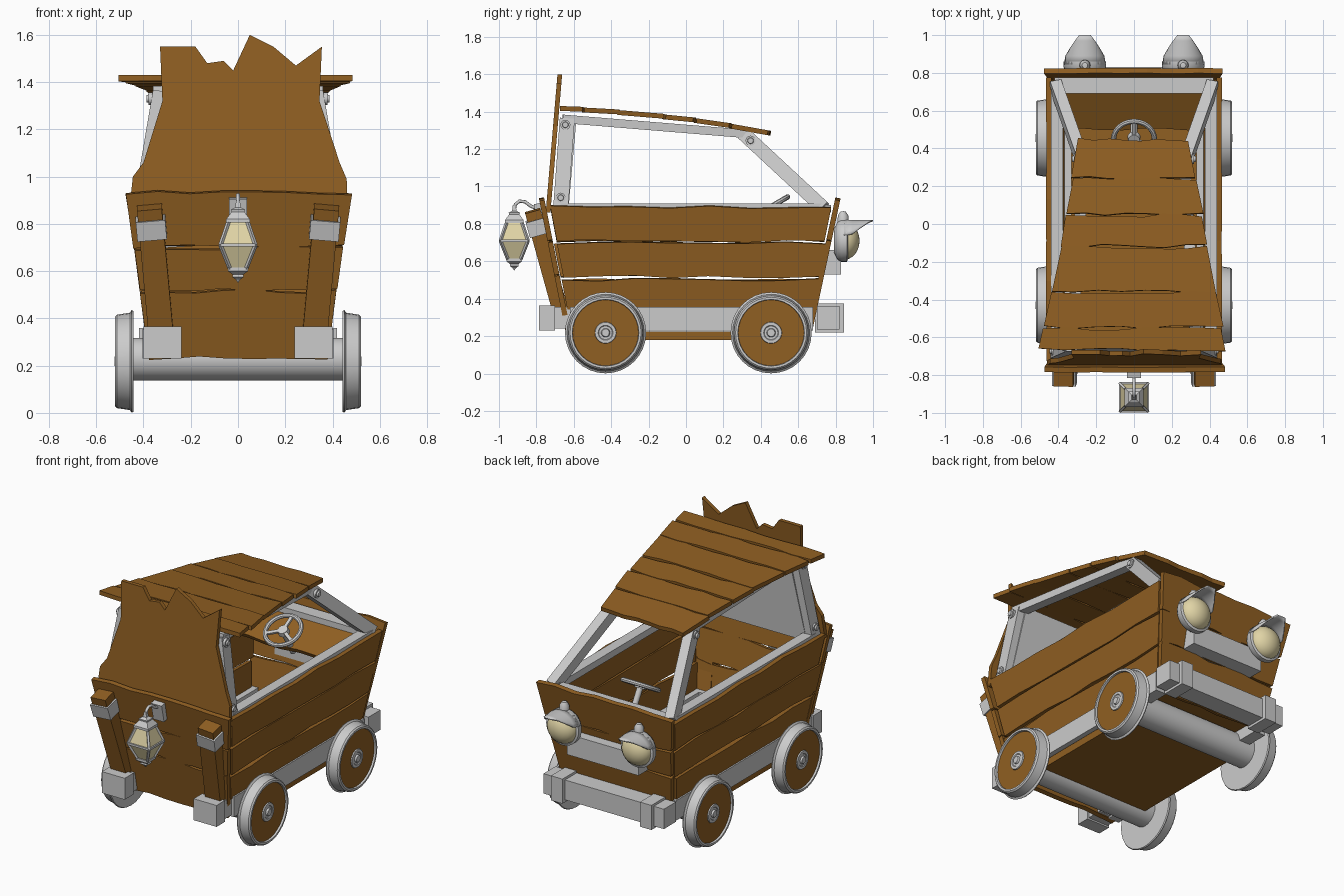
import bpy, bmesh, math, random
from mathutils import Vector as V, Matrix

if "Cube" in bpy.data.objects:
    bpy.data.objects.remove(bpy.data.objects["Cube"])
random.seed(4)

def material(name, rgb):
    m = bpy.data.materials.new(name)
    m.diffuse_color = (*rgb, 1)
    m.use_nodes = True
    m.node_tree.nodes["Principled BSDF"].inputs["Base Color"].default_value = m.diffuse_color
    return m
WOOD = material("wood", (0.28, 0.115, 0.016))
GLASS = material("warm_glass", (0.75, 0.66, 0.38))

def make(name, verts, faces, mat=None, smooth=False):
    me = bpy.data.meshes.new(name)
    me.from_pydata([tuple(v) for v in verts], [], faces)
    bm = bmesh.new()
    bm.from_mesh(me)
    bmesh.ops.remove_doubles(bm, verts=bm.verts, dist=1e-5)
    bmesh.ops.recalc_face_normals(bm, faces=bm.faces)
    bm.to_mesh(me)
    bm.free()
    ob = bpy.data.objects.new(name, me)
    bpy.context.collection.objects.link(ob)
    if mat:
        me.materials.append(mat)
    if smooth:
        bpy.ops.object.select_all(action='DESELECT')
        ob.select_set(True)
        bpy.context.view_layer.objects.active = ob
        bpy.ops.object.shade_smooth_by_angle(angle=math.radians(35))
    return ob

BOX_FACES = [(0, 1, 3, 2), (4, 6, 7, 5), (0, 4, 5, 1), (2, 3, 7, 6), (0, 2, 6, 4), (1, 5, 7, 3)]

def box(name, lo, hi, mat=None):
    return make(name, [(x, y, z) for x in (lo[0], hi[0]) for y in (lo[1], hi[1]) for z in (lo[2], hi[2])], BOX_FACES, mat)

def beam(name, a, b, w, h, ref=(1, 0, 0), mat=None):
    # box from a to b, h thick along ref and w wide across it
    a, b = V(a), V(b)
    d = (b - a).normalized()
    s = d.cross(V(ref)).normalized()
    t = s.cross(d)
    return make(name, [p + s * i * w / 2 + t * j * h / 2 for p in (a, b) for i in (-1, 1) for j in (-1, 1)], BOX_FACES, mat)

def lathe(name, prof, centre, axis, segs=32, mat=None, phase=0.0):
    # prof: (distance along axis, radius)
    q = V(axis).to_track_quat('Z', 'Y')
    verts, faces, n = [], [], len(prof)
    for i in range(segs):
        t = phase + 2 * math.pi * i / segs
        verts += [V(centre) + q @ V((r * math.cos(t), r * math.sin(t), a)) for a, r in prof]
        k = (i + 1) % segs
        faces += [(i * n + j, k * n + j, k * n + j + 1, i * n + j + 1) for j in range(n - 1)]
    return make(name, verts, faces, mat, segs > 8)

def plank(name, bl, br, tl, tr, thick=0.028, jit=0.009, n=7):
    # board with wavy long edges, corners given on its outer face
    bl, br, tl, tr = map(V, (bl, br, tl, tr))
    nrm = (br - bl).cross(tl - bl).normalized()
    up = (tl - bl).normalized()
    verts, faces = [], []
    for i in range(n + 1):
        u = i / n
        if i in (0, n):
            u += random.uniform(-0.008, 0.008)
        lo = bl.lerp(br, u) + up * random.uniform(-jit, jit)
        hi = tl.lerp(tr, u) + up * random.uniform(-jit, jit)
        verts += [lo, hi, hi - nrm * thick, lo - nrm * thick]
        if i:
            b, a = i * 4, i * 4 - 4
            faces += [(a + k, b + k, b + (k + 1) % 4, a + (k + 1) % 4) for k in range(4)]
    faces += [(0, 1, 2, 3), (4 * n + 3, 4 * n + 2, 4 * n + 1, 4 * n)]
    return make(name, verts, faces, WOOD)

def plank_wall(name, bl, br, tl, tr, rows):
    bl, br, tl, tr = map(V, (bl, br, tl, tr))
    for lo, hi in rows:
        plank(name, bl.lerp(tl, lo), br.lerp(tr, lo), bl.lerp(tl, hi), br.lerp(tr, hi))

# plank body
side_rows = [(0, 0.28), (0.31, 0.64), (0.665, 1)]
end_rows = [(0, 0.405), (0.415, 0.665), (0.675, 1)]
plank_wall("right_wall_plank", (.395, -.63, .35), (.395, .67, .35), (.465, -.735, .89), (.465, .775, .89), side_rows)
plank_wall("left_wall_plank", (-.395, .67, .35), (-.395, -.63, .35), (-.465, .775, .89), (-.465, -.735, .89), side_rows)
plank_wall("front_wall_plank", (-.38, -.645, .23), (.38, -.645, .23), (-.475, -.785, .93), (.475, -.785, .93), end_rows)
plank_wall("rear_wall_plank", (.38, .68, .25), (-.38, .68, .25), (.475, .825, .93), (-.475, .825, .93), end_rows)

# tall jagged front board
outline = [(-.46, .86), (-.445, 1), (-.4, 1.06), (-.32, 1.32), (-.33, 1.55), (-.18, 1.55), (-.13, 1.48), (-.06, 1.49),
           (-.02, 1.45), (.05, 1.6), (.15, 1.55), (.245, 1.47), (.355, 1.55), (.345, 1.32), (.43, 1.06), (.46, .99), (.465, .86)]
n = len(outline)
make("front_tall_board", [(x, -.75 + (z - .86) * .085 + d, z) for d in (0, .025) for x, z in outline],
     [tuple(range(n)), tuple(range(n, 2 * n))] + [(i, (i + 1) % n, n + (i + 1) % n, n + i) for i in range(n)], WOOD)
inner = [(-.4, -.69, .86), (.4, -.69, .86), (.31, -.645, 1.37), (-.31, -.645, 1.37)]
make("front_inner_panel", inner + [(x, y + .06, z) for x, y, z in inner],
     [(0, 1, 2, 3), (4, 7, 6, 5), (0, 4, 5, 1), (1, 5, 6, 2), (2, 6, 7, 3), (3, 7, 4, 0)])

# roof planks: (y, top z, half width)
roof = [(-.67, 1.43, .5), (-.55, 1.422, .475), (-.36, 1.408, .435), (-.12, 1.385, .385), (.05, 1.365, .36), (.24, 1.335, .325), (.45, 1.295, .29)]
for (y0, z0, w0), (y1, z1, w1) in zip(roof, roof[1:]):
    e = random.uniform(-.012, .012)
    plank("roof_plank", (-w0 + e, y0 + .004, z0), (w0 + e, y0 + .004, z0), (-w1 + e, y1 - .004, z1 + .004), (w1 + e, y1 - .004, z1 + .004), .026, .01)

# chassis
box("floor", (-.38, -.42, .18), (.38, .45, .225), WOOD)
box("inner_floor", (-.37, -.62, .3), (.37, .66, .33), WOOD)
box("rear_lamp_bracket", (-.25, .72, .53), (.25, .83, .66))
box("rear_bumper", (-.42, .7, .235), (.42, .82, .36))
box("rear_sill", (-.42, .69, .86), (.42, .775, .9))
plank("dashboard", (-.4, .5, .76), (.4, .5, .76), (-.42, .72, .88), (.42, .72, .88))

# greyish frame, posts and blocks on both sides
for s in (1, -1):
    box("chassis_rail", (s * .33, -.62, .23), (s * .405, .68, .355))
    box("window_sill", (s * .375, -.67, .865), (s * .44, .73, .908))
    beam("front_pillar", (s * .415, -.672, .86), (s * .33, -.635, 1.36), .08, .06)
    beam("roof_rail", (s * .33, -.66, 1.362), (s * .265, .34, 1.28), .045, .06)
    beam("windscreen_pillar", (s * .265, .31, 1.28), (s * .415, .735, .885), .075, .06)
    for x, y, z in ((.43, -.67, .94), (.37, -.645, 1.33), (.31, .345, 1.245)):
        lathe("frame_bolt", [(-.02, 0), (-.02, .027), (.008, .027), (.008, .017), (.018, .015), (.018, 0)], (s * x, y, z), (s, 0, 0), 12)
    # front posts
    foot, top = V((s * .325, -.67, .33)), V((s * .375, -.82, .87))
    beam("front_post", foot, top, .085, .105, mat=WOOD)
    beam("post_band", foot.lerp(top, .765), foot.lerp(top, .915), .105, .125)
    box("front_block", (s * .24, -.785, .23), (s * .4, -.7, .365))
    box("front_block_neck", (s * .25, -.7, .24), (s * .39, -.6, .355))
    box("bumper_clamp", (s * .27, .69, .22), (s * .35, .845, .375))

# wheels and axles
for y in (-.43, .455):
    lathe("axle", [(-.45, 0), (-.45, .09), (.45, .09), (.45, 0)], (0, y, .228), (1, 0, 0), 24)
    for s in (1, -1):
        c, ax = (0, y, .218), (s, 0, 0)
        lathe("wheel_rim", [(.443, 0), (.443, .213), (.45, .217), (.458, .206), (.512, .198), (.52, .19), (.52, .178), (.5, .175), (.5, 0)], c, ax)
        lathe("wheel_disc", [(.495, 0), (.495, .178), (.508, .176), (.508, 0)], c, ax, 32, WOOD)
        lathe("wheel_hub", [(.5, 0), (.5, .06), (.515, .056), (.515, .04), (.511, .036), (.511, .024), (.522, .02), (.522, 0)], c, ax, 20)

# headlights
for s in (1, -1):
    c = (s * .26, 0, .71)
    lathe("headlight_housing", [(.79, 0), (.79, .06), (.81, .1), (.83, .113), (.86, .113), (.865, .1), (.845, .098), (.845, 0)], c, (0, 1, 0))
    lathe("headlight_lens", [(.85, .1)] + [(.85 + .078 * math.sin(t * math.pi / 12), .1 * math.cos(t * math.pi / 12)) for t in range(1, 7)], c, (0, 1, 0), 32, GLASS)
    lathe("headlight_knob", [(.1, 0), (.1, .03), (.135, .028), (.155, .015), (.158, 0)], (s * .26, .84, .71), (0, 0, 1), 12)
    v, k = [], 13
    for y, sx, flat in ((.845, 1, 0), (.89, .93, .1), (.93, .72, .45), (.97, .48, .8), (1, .28, 1)):
        for i in range(k):
            t = math.radians(15 + 150 * i / (k - 1))
            z = .112 * math.sin(t)
            v.append((s * .26 + .115 * sx * math.cos(t), y, .71 + z * (1 - flat) + .112 * flat))
    visor = make("headlight_visor", v, [(r * k + i, r * k + i + 1, r * k + k + i + 1, r * k + k + i) for r in range(4) for i in range(k - 1)], None, True)
    visor.modifiers.new("thickness", 'SOLIDIFY').thickness = .008

# steering wheel
hub, nrm = V((0, .45, .89)), V((0, -.5, .86)).normalized()
ring = [(.014 * math.sin(a * math.pi / 4), .108 + .014 * math.cos(a * math.pi / 4)) for a in range(9)]
lathe("steering_ring", ring, hub, nrm, 28)
lathe("steering_column", [(-.2, 0), (-.2, .018), (-.02, .018), (-.02, .035), (.01, .03), (.01, 0)], hub, nrm, 16)
for a in range(3):
    t = math.radians(90 + 120 * a)
    tip = nrm.to_track_quat('Z', 'Y') @ V((.108 * math.cos(t), .108 * math.sin(t), 0))
    beam("steering_spoke", hub, hub + tip, .02, .014, nrm)

# lantern
c, rt2 = (0, -.918, 0), math.sqrt(2)
def square(name, prof, mat=None):
    lathe(name, [(z, h * rt2) for z, h in prof], c, (0, 0, 1), 4, mat, math.pi / 4)
shape = [(.61, .034), (.71, .074), (.81, .04)]
square("lantern_glass", [(.61, 0)] + shape + [(.81, 0)], GLASS)
square("lantern_cap", [(.805, 0), (.805, .05), (.82, .05), (.85, .028), (.86, .03), (.87, .012), (.9, .008), (.9, 0)])
square("lantern_base", [(.615, 0), (.615, .042), (.6, .042), (.585, .022), (.575, .024), (.565, .01), (.55, 0)])
corners = [(1, 1), (-1, 1), (-1, -1), (1, -1)]
for i, (p, q) in enumerate(corners):
    pts = [V((p * h, c[1] + q * h, z)) for z, h in shape]
    p2, q2 = corners[(i + 1) % 4]
    for a, b in ((pts[0], pts[1]), (pts[1], pts[2]), (pts[1], V((p2 * .074, c[1] + q2 * .074, .71)))):
        beam("lantern_frame", a, b, .013, .013, (p, q, .01))
cu = bpy.data.curves.new("lantern_arm", 'CURVE')
cu.dimensions, cu.bevel_depth, cu.bevel_resolution, cu.use_fill_caps = '3D', .009, 2, True
sp = cu.splines.new('POLY')
path = [(-.918, .88), (-.912, .905), (-.89, .922), (-.86, .918), (-.83, .895), (-.78, .875)]
sp.points.add(len(path) - 1)
for pt, (y, z) in zip(sp.points, path):
    pt.co = (0, y, z, 1)
bpy.context.collection.objects.link(bpy.data.objects.new("lantern_arm", cu))
beam("lantern_mount", (0, -.765, .8), (0, -.79, .91), .05, .075)
